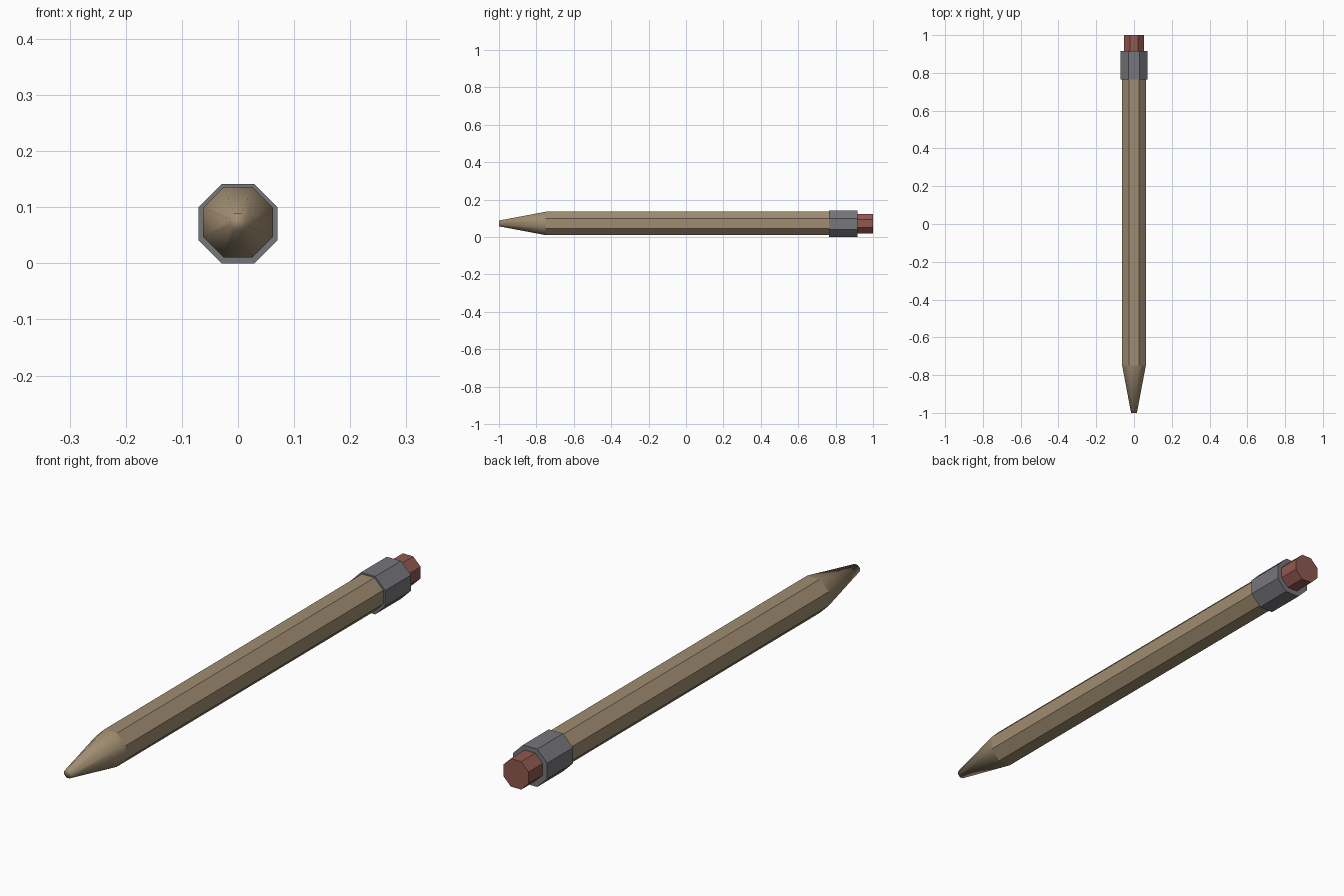
import bpy, bmesh, math

if "Cube" in bpy.data.objects:
    bpy.data.objects.remove(bpy.data.objects["Cube"])

SIDES = 8


def material(name, rgb):
    m = bpy.data.materials.new(name)
    m.diffuse_color = (*rgb, 1)
    m.use_nodes = True
    m.node_tree.nodes["Principled BSDF"].inputs["Base Color"].default_value = m.diffuse_color
    return m


def prism(name, rings, z, mat, smooth_before=None):
    """Octagonal solid along y; rings are (y, half width across flats)."""
    bm = bmesh.new()
    loops = []
    for y, half in rings:
        r = half / math.cos(math.pi / SIDES)
        angles = [(i + 0.5) * 2 * math.pi / SIDES for i in range(SIDES)]
        loops.append([bm.verts.new((r * math.cos(a), y, z + r * math.sin(a))) for a in angles])
    for a, b in zip(loops, loops[1:]):
        for i in range(SIDES):
            j = (i + 1) % SIDES
            bm.faces.new((a[i], a[j], b[j], b[i]))
    bm.faces.new(loops[0])
    bm.faces.new(loops[-1])
    bmesh.ops.recalc_face_normals(bm, faces=bm.faces)
    # Only the sharpened end is smooth
    if smooth_before is not None:
        for f in bm.faces:
            f.smooth = f.calc_center_median().y < smooth_before
    me = bpy.data.meshes.new(name)
    bm.to_mesh(me)
    bm.free()
    me.materials.append(mat)
    ob = bpy.data.objects.new(name, me)
    bpy.context.collection.objects.link(ob)
    return ob


tan = material("tan wood", (0.35, 0.265, 0.165))
grey = material("grey metal", (0.18, 0.18, 0.20))
red = material("dull red rubber", (0.28, 0.098, 0.08))

# Wooden shaft with sharpened tip
prism("pencil_shaft", [(-1.0, 0.0155), (-0.75, 0.0625), (0.78, 0.0625)], 0.073, tan, -0.75)
# Metal band
prism("ferrule", [(0.765, 0.0705), (0.917, 0.0705)], 0.0705, grey)
# Eraser plug
prism("eraser", [(0.90, 0.052), (1.0, 0.052)], 0.072, red)
